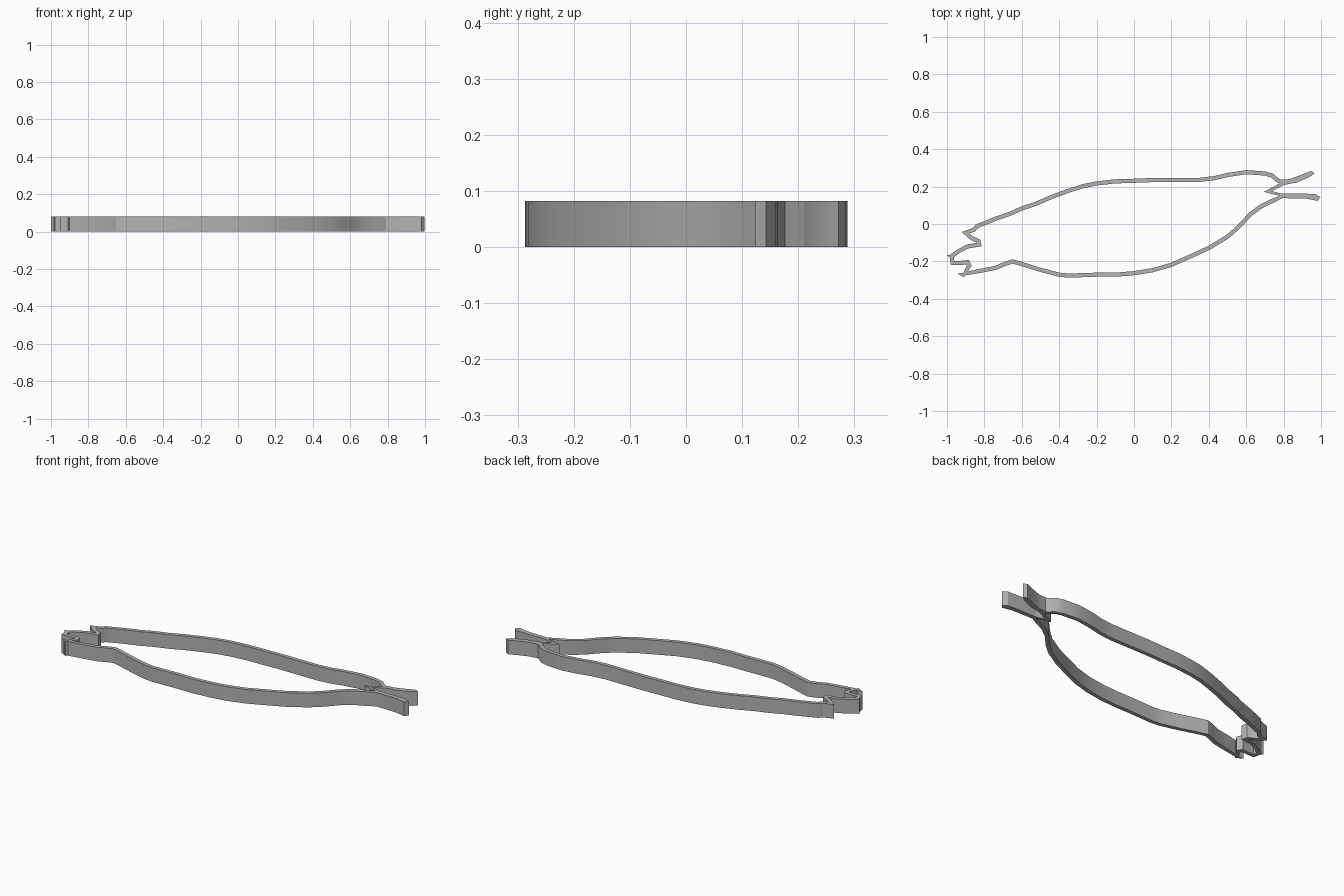
import bpy
import bmesh
from mathutils import Vector

HEIGHT = 0.082
WALL = 0.022

cube = bpy.data.objects.get("Cube")
if cube:
    bpy.data.objects.remove(cube, do_unlink=True)

grey = bpy.data.materials.new("plain grey")
grey.use_nodes = True
grey.diffuse_color = (0.45, 0.45, 0.45, 1)
grey.node_tree.nodes["Principled BSDF"].inputs["Base Color"].default_value = grey.diffuse_color


def finish(name, bm):
    """Turn a flat sheet of faces into a solid of the full height."""
    sheet = list(bm.faces)
    grown = bmesh.ops.extrude_face_region(bm, geom=sheet, use_keep_orig=True)
    tops = [v for v in grown["geom"] if isinstance(v, bmesh.types.BMVert)]
    bmesh.ops.translate(bm, verts=tops, vec=(0, 0, HEIGHT))
    bmesh.ops.recalc_face_normals(bm, faces=bm.faces)
    mesh = bpy.data.meshes.new(name)
    bm.to_mesh(mesh)
    bm.free()
    mesh.materials.append(grey)
    obj = bpy.data.objects.new(name, mesh)
    bpy.context.collection.objects.link(obj)
    bpy.ops.object.select_all(action="DESELECT")
    obj.select_set(True)
    bpy.context.view_layer.objects.active = obj
    bpy.ops.object.shade_smooth_by_angle(angle=0.5)
    return obj


def mitre(before, here, after):
    """Sideways offset that keeps the wall an even thickness at a bend."""
    a = (here - before).normalized()
    b = (after - here).normalized()
    side_a, side_b = Vector((-a.y, a.x)), Vector((-b.y, b.x))
    middle = (side_a + side_b).normalized()
    return middle * min(1 / max(middle.dot(side_a), 0.1), 1.9) * WALL / 2


def closed_band(name, path):
    points = [Vector(p) for p in path]
    count = len(points)
    bm = bmesh.new()
    pairs = []
    for i, here in enumerate(points):
        offset = mitre(points[i - 1], here, points[(i + 1) % count])
        pairs.append([bm.verts.new((*p, 0)) for p in (here - offset, here + offset)])
    for i, (outer, inner) in enumerate(pairs):
        next_outer, next_inner = pairs[(i + 1) % count]
        bm.faces.new((outer, next_outer, next_inner, inner))
    return finish(name, bm)


def solid_plate(name, outline):
    bm = bmesh.new()
    bm.faces.new([bm.verts.new((*p, 0)) for p in outline])
    return finish(name, bm)


# Body wall: long back, notch between the feet, belly, then the jagged head
back = [(-.84, -.012), (-.74, .028), (-.66, .056), (-.6, .083), (-.52, .11),
        (-.44, .145), (-.35, .178), (-.27, .203), (-.2, .217), (-.1, .228),
        (0, .231), (.1, .235), (.35, .236), (.43, .245), (.5, .262),
        (.6, .277), (.7, .27), (.74, .258), (.77, .232)]
notch = [(.8, .217), (.715, .174), (.8, .152)]
belly = [(.75, .128), (.68, .095), (.62, .05), (.56, -.015), (.5, -.068),
         (.4, -.128), (.32, -.165), (.2, -.218), (.1, -.247), (0, -.263),
         (-.1, -.271), (-.2, -.271), (-.35, -.276), (-.4, -.271),
         (-.5, -.245), (-.6, -.214), (-.65, -.2), (-.69, -.213),
         (-.74, -.235), (-.82, -.25)]
head = [(-.905, -.266), (-.88, -.222), (-.89, -.204), (-.925, -.208),
        (-.97, -.208), (-.975, -.172), (-.94, -.147), (-.89, -.12),
        (-.828, -.11), (-.832, -.092), (-.87, -.074), (-.9, -.047),
        (-.855, -.03)]
closed_band("body_wall", back + notch + belly + head)

# Solid feet
solid_plate("upper_foot", [
    (.77, .235), (.79, .207), (.87, .222), (.94, .252), (.967, .272),
    (.945, .284), (.88, .257), (.83, .24)])
solid_plate("lower_foot", [
    (.76, .138), (.8, .138), (.92, .136), (.98, .124), (.998, .143),
    (.97, .16), (.9, .163), (.79, .162)])

# Small pointed tips on the head
solid_plate("upper_tip", [(-1, -.166), (-.98, -.185), (-.96, -.165)])
solid_plate("lower_tip", [(-.948, -.264), (-.91, -.284), (-.89, -.262)])
